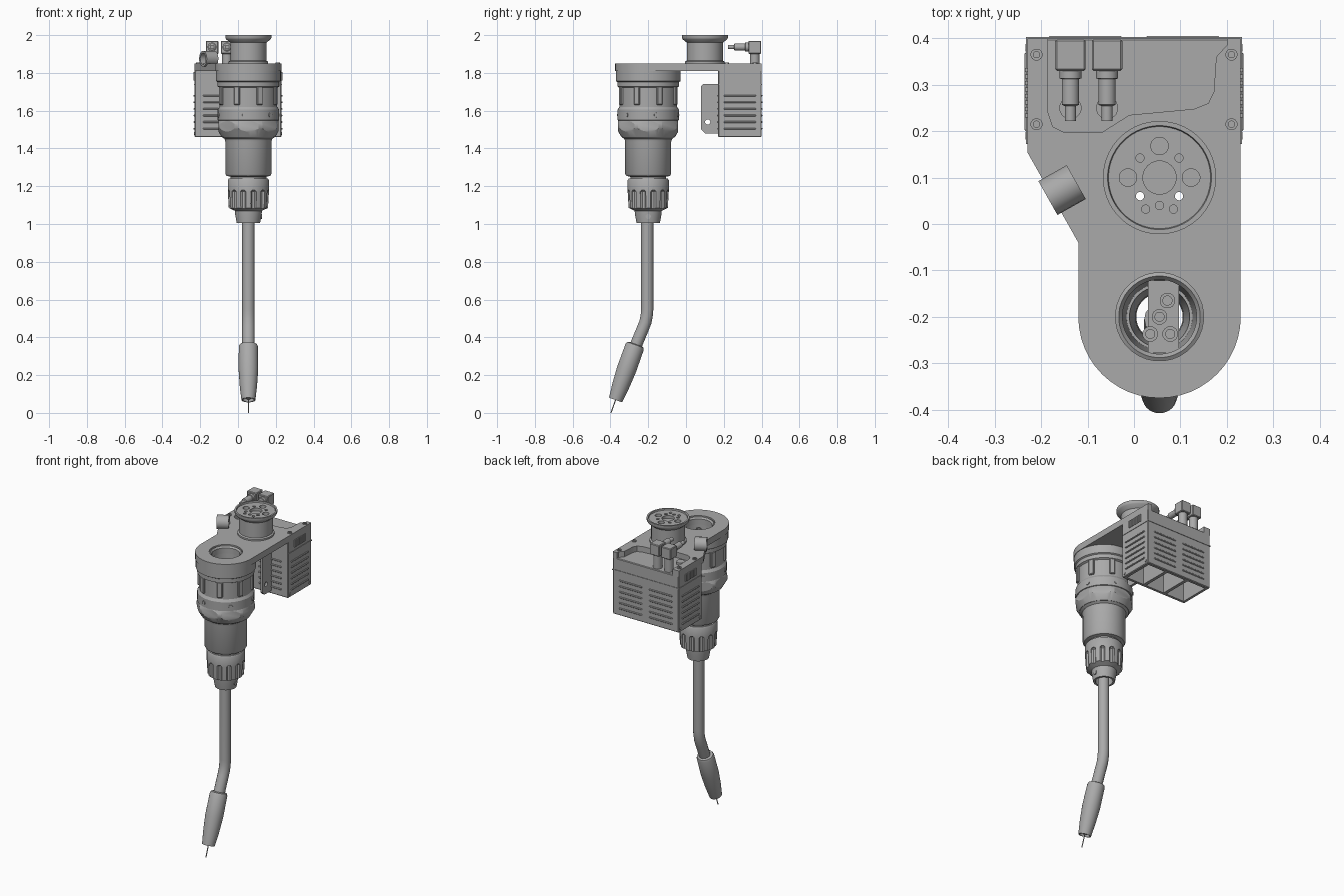
import bpy, bmesh, math
from mathutils import Vector, Matrix

if "Cube" in bpy.data.objects:
    bpy.data.objects.remove(bpy.data.objects["Cube"])

mat = bpy.data.materials.new("machine grey")
mat.use_nodes = True
GREY = (0.4, 0.4, 0.4, 1)
mat.diffuse_color = GREY
mat.node_tree.nodes["Principled BSDF"].inputs["Base Color"].default_value = GREY

CX, TORCH_Y, FLANGE_Y = 0.055, -0.2, 0.1
TORCH = (CX, TORCH_Y, 0)


def finish(name, bm):
    bmesh.ops.recalc_face_normals(bm, faces=bm.faces)
    me = bpy.data.meshes.new(name)
    bm.to_mesh(me)
    bm.free()
    ob = bpy.data.objects.new(name, me)
    bpy.context.collection.objects.link(ob)
    me.materials.append(mat)
    return ob


def activate(ob):
    bpy.ops.object.select_all(action="DESELECT")
    ob.select_set(True)
    bpy.context.view_layer.objects.active = ob


def smooth(ob):
    activate(ob)
    bpy.ops.object.shade_smooth_by_angle(angle=math.radians(32))
    return ob


def lathe(name, profile, loc=(0, 0, 0), axis=(0, 0, 1), seg=40, hollow=False):
    """Spin (radius, height) points round an axis; solids get end caps."""
    bm = bmesh.new()
    rings = [[bm.verts.new((r * math.cos(a), r * math.sin(a), z))
              for a in (math.tau * (i + 0.5) / seg for i in range(seg))] for r, z in profile]
    pairs = list(zip(rings, rings[1:]))
    if hollow:
        pairs.append((rings[-1], rings[0]))
    else:
        bm.faces.new(rings[0])
        bm.faces.new(rings[-1])
    for a, b in pairs:
        for i in range(seg):
            j = (i + 1) % seg
            bm.faces.new((a[i], a[j], b[j], b[i]))
    turn = Vector((0, 0, 1)).rotation_difference(Vector(axis)).to_matrix().to_4x4()
    bmesh.ops.transform(bm, matrix=Matrix.Translation(loc) @ turn, verts=bm.verts)
    return smooth(finish(name, bm))


def rod(name, loc, r, length, axis=(0, 0, 1), seg=20):
    return lathe(name, [(r, 0), (r, length)], loc, axis, seg)


def box(name, lo, hi, matrix=Matrix(), bevel=0):
    bm = bmesh.new()
    bmesh.ops.create_cube(bm, size=1)
    for v in bm.verts:
        v.co = [l + (c + 0.5) * (h - l) for l, h, c in zip(lo, hi, v.co)]
    if bevel:
        bmesh.ops.bevel(bm, geom=bm.edges[:], offset=bevel, segments=1, affect="EDGES")
    bmesh.ops.transform(bm, matrix=matrix, verts=bm.verts)
    return finish(name, bm)


def prism(name, outline, z0, z1, matrix=Matrix()):
    bm = bmesh.new()
    face = bm.faces.new([bm.verts.new((x, y, z0)) for x, y in outline])
    top = bmesh.ops.extrude_face_region(bm, geom=[face])["geom"]
    bmesh.ops.translate(bm, vec=(0, 0, z1 - z0), verts=[g for g in top if isinstance(g, bmesh.types.BMVert)])
    bmesh.ops.transform(bm, matrix=matrix, verts=bm.verts)
    return finish(name, bm)


def cut(target, cutters, operation="DIFFERENCE"):
    for c in cutters:
        mod = target.modifiers.new("cut", "BOOLEAN")
        mod.operation, mod.solver, mod.object = operation, "EXACT", c
        activate(target)
        bpy.ops.object.modifier_apply(modifier=mod.name)
        bpy.data.objects.remove(c)
    return smooth(target)


def around(angle):
    return Matrix.Translation(TORCH) @ Matrix.Rotation(angle, 4, "Z")


# Mounting plate with a torch opening and a recess at the back
outline = [(-0.12, -0.04), (-0.23, 0.155), (-0.23, 0.4), (0.23, 0.4)]
outline += [(CX + 0.175 * math.cos(a), TORCH_Y - 0.175 * math.sin(a))
            for a in (math.pi * i / 24 for i in range(25))]
plate = prism("mounting_plate", outline, 1.81, 1.85)
recess = [(-0.185, 0.5), (-0.185, 0.24), (-0.175, 0.21), (-0.15, 0.197), (-0.07, 0.197), (-0.01, 0.235),
          (0.13, 0.248), (0.16, 0.26), (0.172, 0.285), (0.177, 0.36), (0.2, 0.385), (0.2, 0.5)]
through = [(CX - 0.042, 0.06), (CX + 0.042, 0.06)]
cut(plate, [prism("recess_cutter", recess, 1.7, 1.9), rod("well_cutter", (CX, TORCH_Y, 1.7), 0.095, 0.3, seg=32)]
    + [rod("pin_cutter", (x, y, 1.7), 0.009, 0.4) for x, y in through])

# Tool flange with its bolt pattern
flange = lathe("tool_flange", [(0.105, 1.845), (0.105, 1.86), (0.096, 1.865), (0.096, 1.96), (0.118, 1.978),
                               (0.122, 1.985), (0.122, 2.0), (0.112, 2.0), (0.11, 1.992)],
               (CX, FLANGE_Y, 0), seg=48)
holes = [rod("hole_cutter", (CX, FLANGE_Y, 1.975), 0.036, 0.1)]
for k in range(3):
    a = k * math.pi / 2
    holes.append(rod("hole_cutter", (CX + 0.068 * math.cos(a), FLANGE_Y + 0.068 * math.sin(a), 1.975), 0.019, 0.1))
for dx, dy in ((-0.042, 0.042), (0.042, 0.042), (-0.03, -0.068), (0.03, -0.068), (0, -0.06)):
    holes.append(rod("hole_cutter", (CX + dx, FLANGE_Y + dy, 1.98), 0.009, 0.1, seg=12))
holes += [rod("hole_cutter", (x, y, 1.7), 0.009, 0.4) for x, y in through]
cut(flange, holes)

# Torch housing: hollow stepped body
lathe("torch_housing", [(0.172, 1.812), (0.172, 1.757), (0.164, 1.752), (0.164, 1.728), (0.153, 1.722),
                        (0.153, 1.62), (0.163, 1.605), (0.163, 1.55), (0.14, 1.54), (0.14, 1.46), (0.126, 1.45),
                        (0.122, 1.435), (0.122, 1.265), (0.116, 1.255), (0.095, 1.25), (0.095, 1.22),
                        (0.07, 1.2), (0.075, 1.4), (0.085, 1.812)], TORCH, seg=48, hollow=True)
for k in range(8):
    m = around(math.tau * (k + 0.5) / 8)
    box("housing_rib", (0.148, -0.016, 1.63), (0.163, 0.016, 1.728), m, 0.004)
for k in range(6):
    rod("ring_screw", around(math.tau * (k + 0.25) / 6) @ Vector((0.155, 0, 1.577)), 0.012, 0.012,
        around(math.tau * (k + 0.25) / 6).to_3x3() @ Vector((1, 0, 0)), 10)

# Chamfered clamp nut
nut = lathe("clamp_nut", [(0.172, 1.46), (0.172, 1.55), (0.13, 1.55), (0.13, 1.46)], TORCH, seg=8, hollow=True)
cut(nut, [lathe("nut_chamfer", [(0.139, 1.455), (0.168, 1.505), (0.168, 1.53), (0.155, 1.555)], TORCH, seg=48)],
    "INTERSECT")

# Fluted gland nut and lower collar
gland = lathe("gland_nut", [(0.104, 1.24), (0.109, 1.232), (0.109, 1.17), (0.104, 1.085), (0.072, 1.07),
                            (0.07, 1.05), (0.062, 1.005), (0.05, 1.005), (0.052, 1.1), (0.065, 1.24)],
              TORCH, seg=48, hollow=True)
flutes = []
for k in range(12):
    m = around(math.tau * (k + 0.5) / 12)
    flutes.append(box("flute_cutter", (0.096, -0.015, 1.04), (0.13, 0.015, 1.18), m, 0.008))
cut(gland, flutes)
rod("collar_screw", (CX + 0.055, TORCH_Y, 1.04), 0.014, 0.016, (1, 0, 0), 12)

# Core and terminals inside the housing
box("terminal_block", (CX - 0.025, TORCH_Y - 0.078, 1.72), (CX + 0.042, TORCH_Y + 0.078, 1.76))
lathe("well_rim", [(0.096, 1.8), (0.096, 1.84), (0.088, 1.845), (0.08, 1.835), (0.08, 1.8)], TORCH, hollow=True)
for dx, dy in ((0, 0), (0.017, 0.035), (-0.02, -0.037), (0.023, -0.037)):
    lathe("terminal", [(0.017, 1.75), (0.017, 1.79), (0.01, 1.79), (0.01, 1.77)],
          (CX + dx, TORCH_Y + dy, 0), seg=12)

# Swan neck tube
curve = bpy.data.curves.new("swan_neck", "CURVE")
curve.dimensions, curve.bevel_depth, curve.bevel_resolution, curve.use_fill_caps = "3D", 0.033, 5, True
path = [(-0.205, 1.73), (-0.205, 0.55), (-0.208, 0.515), (-0.215, 0.48), (-0.227, 0.45), (-0.275, 0.335)]
spline = curve.splines.new("POLY")
spline.points.add(len(path) - 1)
for p, (y, z) in zip(spline.points, path):
    p.co = (CX, y, z, 1)
neck = bpy.data.objects.new("swan_neck", curve)
bpy.context.collection.objects.link(neck)
curve.materials.append(mat)
activate(neck)
bpy.ops.object.convert(target="MESH")
smooth(bpy.context.object)

# Gas nozzle and wire
aim = Vector((0, -0.105, -0.292)).normalized()
start = Vector((CX, -0.268, 0.36))
lathe("gas_nozzle", [(0.036, -0.004), (0.046, 0), (0.051, 0.012), (0.052, 0.14), (0.046, 0.23), (0.037, 0.31),
                     (0.03, 0.31), (0.03, 0.25)], start, aim, 32)
rod("contact_tip", start + aim * 0.24, 0.014, 0.062, aim, 12)
rod("filler_wire", start + aim * 0.28, 0.003, 0.103, aim, 8)

# Control box, open underneath
case = box("control_box", (-0.23, 0.17, 1.46), (0.23, 0.4, 1.815), bevel=0.004)
cut(case, [box("bay_cutter", (x0, 0.19, 1.4), (x1, 0.38, 1.72))
           for x0, x1 in ((-0.21, -0.08), (-0.06, 0.07), (0.09, 0.21))])
box("box_seam", (-0.233, 0.172, 1.735), (0.233, 0.403, 1.741))

# Louvres on all four sides of the box
for z in (1.5, 1.535, 1.57, 1.605, 1.64, 1.675):
    for s in (-1, 1):
        box("side_louvre", (s * 0.23 - 0.006, 0.2, z), (s * 0.23 + 0.006, 0.37, z + 0.009), bevel=0.003)
        for y in (0.17, 0.4):
            box("face_louvre", (s * 0.105 - 0.08, y - 0.005, z), (s * 0.105 + 0.08, y + 0.005, z + 0.009), bevel=0.003)
for s in (-1, 1):
    for k in range(8):
        y = 0.23 + 0.014 * k
        box("vent_bar", (s * 0.23 - 0.005, y, 1.76), (s * 0.23 + 0.005, y + 0.008, 1.805))
    for y in (0.19, 0.38):
        rod("case_screw", (s * 0.228, y, 1.48), 0.008, 0.006, (s, 0, 0), 10)

# Bracket tab with chamfered corners and a hole
upright = Matrix(((0, 0, 1, 0), (1, 0, 0, 0), (0, 1, 0, 0), (0, 0, 0, 1)))
tab = prism("bracket_tab", [(0.175, 1.48), (0.1, 1.48), (0.08, 1.5), (0.08, 1.73), (0.09, 1.74), (0.175, 1.74)],
            0.1, 0.115, upright)
cut(tab, [rod("tab_hole_cutter", (0, 0.115, 1.54), 0.014, 0.3, (1, 0, 0))])

# Plate bolts
for x in (-0.21, 0.21):
    for y in (0.215, 0.365):
        lathe("plate_bolt", [(0.013, 1.845), (0.013, 1.856), (0.007, 1.856), (0.007, 1.85)], (x, y, 0), seg=12)

# Elbow connectors
for x in (-0.137, -0.058):
    box("elbow_block", (x - 0.033, 0.33, 1.9), (x + 0.033, 0.398, 1.97), bevel=0.004)
    rod("elbow_stem", (x, 0.364, 1.8), 0.026, 0.11)
    lathe("plug", [(0.024, 0), (0.024, 0.018), (0.019, 0.02), (0.019, 0.075), (0.012, 0.078), (0.012, 0.11)],
          (x, 0.332, 1.937), (0, -1, 0), 16)
    rod("socket", (x, 0.25, 1.81), 0.024, 0.02, seg=16)

# Cable ring on the slanted edge
out = Vector((0.87, 0.49, 0))
lathe("cable_ring", [(0.042, 0), (0.042, 0.07), (0.03, 0.07), (0.03, 0)],
      Vector((-0.155, 0.073, 1.875)) - out * 0.035, out, 16, hollow=True)
